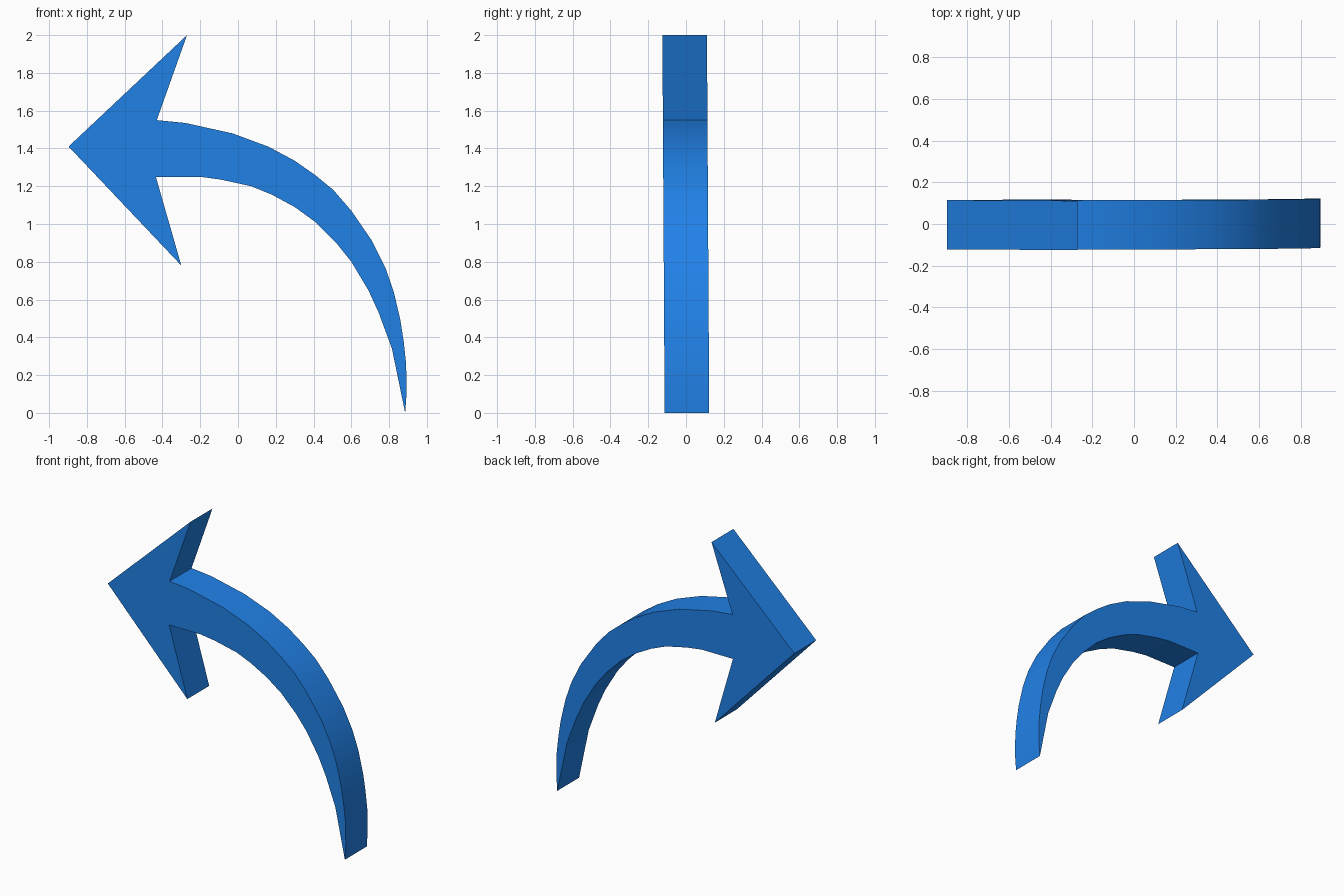
import bpy, bmesh

if "Cube" in bpy.data.objects:
    bpy.data.objects.remove(bpy.data.objects["Cube"])

HALF = 0.118  # half thickness of the slab

# Arrowhead: lower barb, tip, upper barb
head = [(-0.30, 0.78), (-0.897, 1.41), (-0.27, 2.0)]
# Shaft edges, both running from the head to the pointed tail
outer = [(-0.43, 1.55), (-0.28, 1.535), (-0.03, 1.48), (0.16, 1.41), (0.30, 1.335),
         (0.41, 1.258), (0.505, 1.18), (0.60, 1.07), (0.71, 0.91), (0.78, 0.77),
         (0.825, 0.64), (0.86, 0.49), (0.877, 0.38), (0.89, 0.26), (0.893, 0.11)]
tail = [(0.885, 0.0)]
inner = [(-0.435, 1.25), (-0.20, 1.25), (-0.09, 1.235), (0.07, 1.20), (0.18, 1.155),
         (0.30, 1.09), (0.41, 1.01), (0.52, 0.90), (0.60, 0.80), (0.69, 0.65),
         (0.745, 0.53), (0.815, 0.34)]
outline = head + outer + tail + inner[::-1]


def lean(z):
    # The slab leans very slightly towards the front at the top
    return 0.005 - 0.006 * z


# Extrude the outline through the thickness
bm = bmesh.new()
face = bm.faces.new([bm.verts.new((x, lean(z) - HALF, z)) for x, z in outline])
ext = bmesh.ops.extrude_face_region(bm, geom=[face], use_keep_orig=True)
bmesh.ops.translate(bm, vec=(0, 2 * HALF, 0),
                    verts=[g for g in ext["geom"] if isinstance(g, bmesh.types.BMVert)])
bmesh.ops.recalc_face_normals(bm, faces=bm.faces)
mesh = bpy.data.meshes.new("curved_arrow")
bm.to_mesh(mesh)
bm.free()

arrow = bpy.data.objects.new("curved_arrow", mesh)
bpy.context.collection.objects.link(arrow)

# Blue finish
blue = bpy.data.materials.new("blue")
blue.diffuse_color = (0.015, 0.22, 0.80, 1)
blue.use_nodes = True
blue.node_tree.nodes["Principled BSDF"].inputs["Base Color"].default_value = blue.diffuse_color
mesh.materials.append(blue)

# Smooth along the curve, sharp at the rims
bpy.context.view_layer.objects.active = arrow
arrow.select_set(True)
bpy.ops.object.shade_smooth_by_angle()
